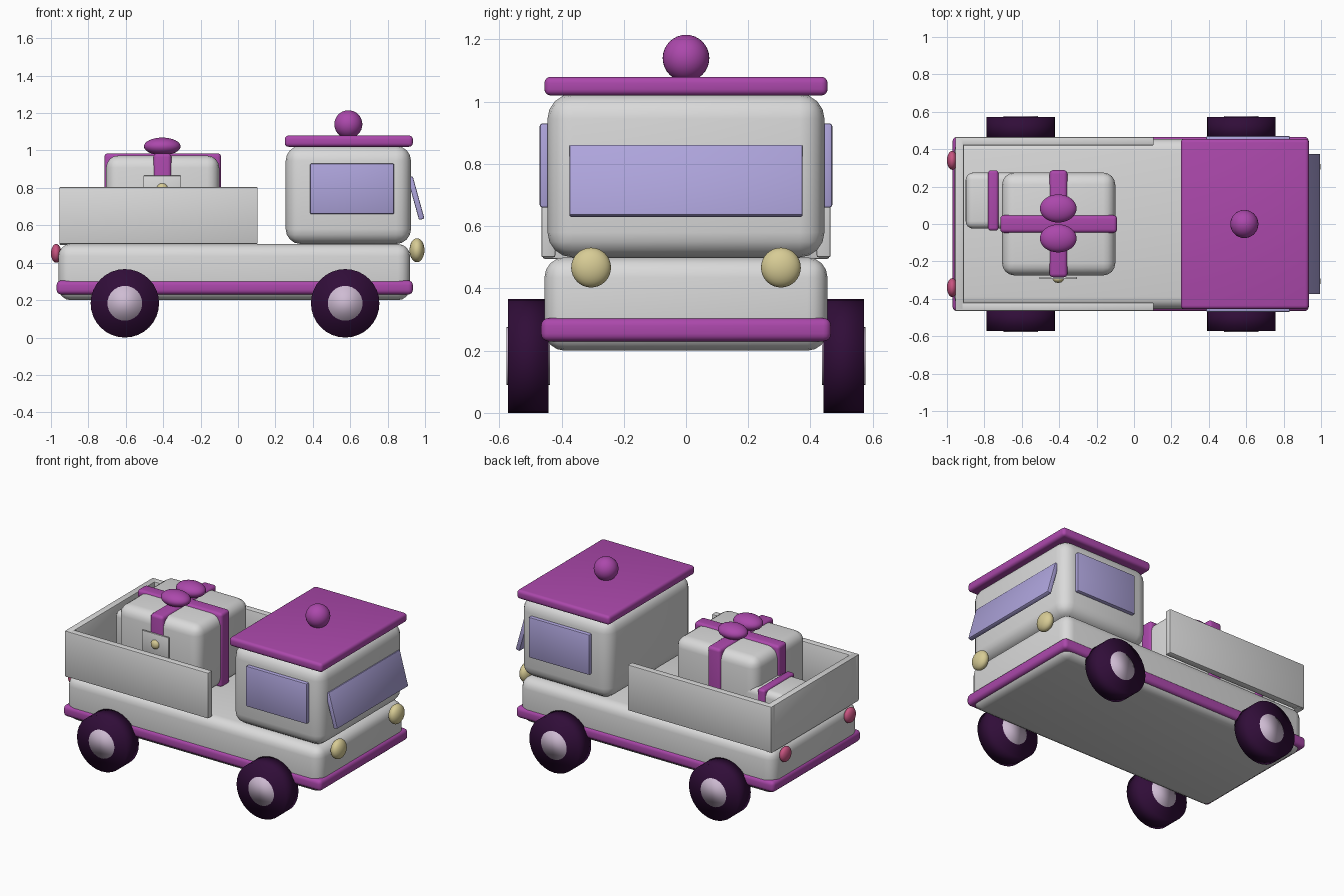
import bpy
import math

cube = bpy.data.objects.get("Cube")
if cube:
    bpy.data.objects.remove(cube, do_unlink=True)


def material(name, r, g, b):
    m = bpy.data.materials.new(name)
    m.use_nodes = True
    m.diffuse_color = (r, g, b, 1)
    bsdf = m.node_tree.nodes["Principled BSDF"]
    bsdf.inputs["Base Color"].default_value = (r, g, b, 1)
    bsdf.inputs["Roughness"].default_value = 0.6
    return m


WHITE = material("warm_white", 0.70, 0.70, 0.70)
PURPLE = material("purple", 0.41, 0.065, 0.41)
LILAC = material("window_lilac", 0.42, 0.37, 0.71)
TYRE = material("dark_plum", 0.03, 0.004, 0.04)
HUB = material("pale_hub", 0.62, 0.50, 0.65)
YELLOW = material("lamp_yellow", 0.68, 0.60, 0.30)
PINK = material("tail_pink", 0.58, 0.09, 0.22)


def finish(ob, name, mat):
    ob.name = ob.data.name = name
    ob.data.materials.append(mat)
    return ob


def box(name, mat, xs, ys, zs, bevel, segments=4, tilt=0):
    """Rounded box given by its extents along each axis."""
    spans = (xs, ys, zs)
    bpy.ops.mesh.primitive_cube_add(size=1, location=[(a + b) / 2 for a, b in spans])
    ob = finish(bpy.context.object, name, mat)
    ob.scale = [b - a for a, b in spans]
    bpy.ops.object.transform_apply(location=False, rotation=False, scale=True)
    ob.rotation_euler.y = tilt
    mod = ob.modifiers.new("Rounding", "BEVEL")
    mod.width = bevel
    mod.segments = segments
    bpy.ops.object.modifier_apply(modifier=mod.name)
    bpy.ops.object.shade_smooth_by_angle(angle=math.radians(35))
    return ob


def ball(name, mat, centre, radii):
    bpy.ops.mesh.primitive_uv_sphere_add(segments=32, ring_count=16, location=centre)
    ob = finish(bpy.context.object, name, mat)
    ob.scale = radii
    bpy.ops.object.shade_smooth()
    return ob


def disc(name, mat, centre, radius, width):
    bpy.ops.mesh.primitive_cylinder_add(vertices=32, radius=radius, depth=width,
                                        location=centre, rotation=(math.pi / 2, 0, 0))
    ob = finish(bpy.context.object, name, mat)
    bpy.ops.object.shade_smooth()
    return ob


# Chassis and cab
box("body", WHITE, (-0.96, 0.92), (-0.455, 0.455), (0.2, 0.5), 0.065)
box("bumper_trim", PURPLE, (-0.97, 0.935), (-0.466, 0.466), (0.23, 0.305), 0.025)
box("cab", WHITE, (0.255, 0.925), (-0.445, 0.445), (0.5, 1.025), 0.08)
box("roof", PURPLE, (0.25, 0.935), (-0.455, 0.455), (1.02, 1.08), 0.02)
ball("roof_ball", PURPLE, (0.59, 0, 1.14), (0.075, 0.075, 0.075))
box("windshield", LILAC, (0.936, 0.966), (-0.375, 0.375), (0.628, 0.863), 0.006, 2, -0.27)

# Cargo bed rear wall
box("bed_rear_wall", WHITE, (-0.955, -0.91), (-0.46, 0.46), (0.495, 0.805), 0.006, 2)

# Parts repeated on both sides
for side, s in (("right", -1), ("left", 1)):
    def across(a, b):
        return tuple(sorted((s * a, s * b)))

    box(side + "_bed_wall", WHITE, (-0.955, 0.105), across(0.42, 0.465), (0.5, 0.805), 0.006, 2)
    box(side + "_window", LILAC, (0.385, 0.835), across(0.43, 0.47), (0.66, 0.93), 0.008, 2)
    ball(side + "_headlight", YELLOW, (0.957, s * 0.305, 0.467), (0.04, 0.064, 0.064))
    ball(side + "_tail_light", PINK, (-0.972, s * 0.34, 0.45), (0.028, 0.05, 0.05))
    for end, x in (("rear", -0.605), ("front", 0.573)):
        disc(f"{end}_{side}_tyre", TYRE, (x, s * 0.507, 0.183), 0.183, 0.13)
        disc(f"{end}_{side}_hub", HUB, (x, s * 0.507, 0.183), 0.093, 0.141)

# Large gift with crossed ribbons and a bow
box("large_gift", WHITE, (-0.705, -0.1), (-0.275, 0.275), (0.49, 0.973), 0.065)
box("gift_ribbon_lengthwise", PURPLE, (-0.715, -0.09), (-0.047, 0.047), (0.49, 0.985), 0.02)
box("gift_ribbon_crosswise", PURPLE, (-0.452, -0.356), (-0.285, 0.288), (0.49, 0.985), 0.02)
for side, y in (("right", -0.077), ("left", 0.083)):
    ball(side + "_bow_loop", PURPLE, (-0.405, y, 1.022), (0.098, 0.075, 0.047))

# Gift tag with a round stud
box("gift_tag", WHITE, (-0.505, -0.305), (-0.295, -0.283), (0.715, 0.865), 0.003, 2)
ball("tag_stud", YELLOW, (-0.405, -0.293, 0.795), (0.03, 0.022, 0.03))

# Small gift behind it
box("small_gift", WHITE, (-0.9, -0.6), (-0.025, 0.275), (0.49, 0.788), 0.04)
box("small_gift_ribbon", PURPLE, (-0.78, -0.725), (-0.035, 0.287), (0.49, 0.8), 0.015)
